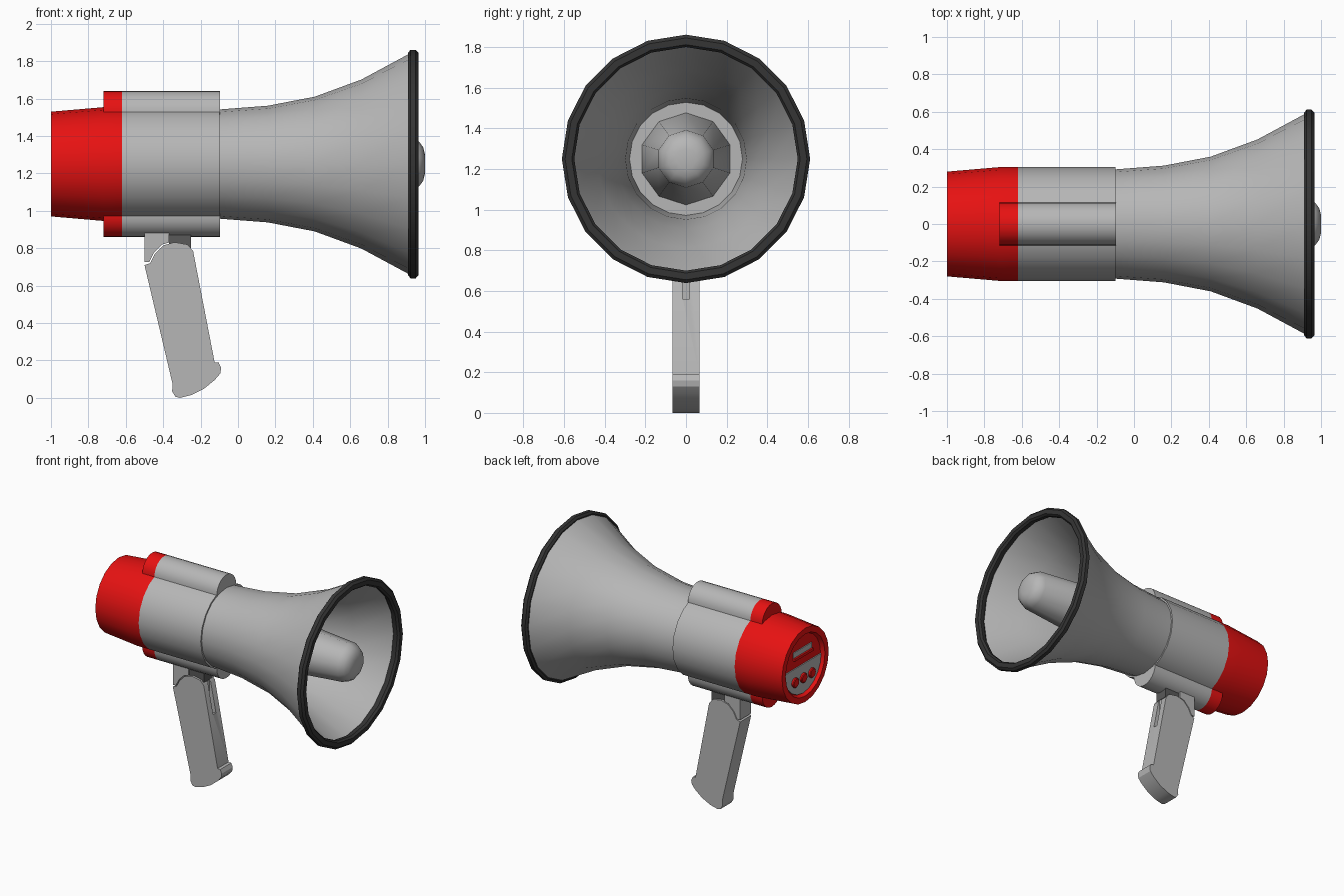
import bpy, bmesh, math
from mathutils import Vector

if "Cube" in bpy.data.objects:
    bpy.data.objects.remove(bpy.data.objects["Cube"])

AXIS_Z = 1.25


def material(name, r, g, b):
    m = bpy.data.materials.new(name)
    m.diffuse_color = (r, g, b, 1)
    m.use_nodes = True
    m.node_tree.nodes["Principled BSDF"].inputs["Base Color"].default_value = m.diffuse_color
    return m


GREY = material("light grey", 0.47, 0.47, 0.47)
RED = material("red", 0.80, 0.006, 0.006)
BLACK = material("rubber black", 0.035, 0.035, 0.035)
DARK = material("hinge grey", 0.10, 0.10, 0.10)


def finish(name, bm, mats, rule=None, smooth=30):
    bmesh.ops.remove_doubles(bm, verts=bm.verts, dist=1e-5)
    bmesh.ops.recalc_face_normals(bm, faces=bm.faces)
    if rule:
        for f in bm.faces:
            f.material_index = rule(f.calc_center_median())
    me = bpy.data.meshes.new(name)
    bm.to_mesh(me)
    bm.free()
    ob = bpy.data.objects.new(name, me)
    bpy.context.collection.objects.link(ob)
    for m in mats:
        me.materials.append(m)
    if smooth:
        bpy.ops.object.select_all(action='DESELECT')
        ob.select_set(True)
        bpy.context.view_layer.objects.active = ob
        bpy.ops.object.shade_smooth_by_angle(angle=math.radians(smooth))
    return ob


def lathe(name, profile, sides, mats, rule=None, closed=False, smooth=30, centre=(0, AXIS_Z)):
    """Turn (x, radius) points around a line parallel to x."""
    bm = bmesh.new()
    rings = []
    for x, r in profile:
        rings.append([bm.verts.new((x, centre[0] + r * math.sin(2 * math.pi * i / sides),
                                    centre[1] + r * math.cos(2 * math.pi * i / sides)))
                      for i in range(sides)])
    pairs = list(zip(rings, rings[1:]))
    if closed:
        pairs.append((rings[-1], rings[0]))
    for a, b in pairs:
        for i in range(sides):
            j = (i + 1) % sides
            bm.faces.new((a[i], a[j], b[j], b[i]))
    return finish(name, bm, mats, rule, smooth)


def prism(name, points, direction, mats, cuts=(), rule=None, smooth=30):
    """Extrude a flat polygon of 3D points along a direction."""
    bm = bmesh.new()
    f = bm.faces.new([bm.verts.new(p) for p in points])
    out = bmesh.ops.extrude_face_region(bm, geom=[f])
    bmesh.ops.translate(bm, vec=Vector(direction),
                        verts=[v for v in out["geom"] if isinstance(v, bmesh.types.BMVert)])
    for x in cuts:
        bmesh.ops.bisect_plane(bm, geom=bm.verts[:] + bm.edges[:] + bm.faces[:],
                               plane_co=(x, 0, 0), plane_no=(1, 0, 0))
    return finish(name, bm, mats, rule, smooth)


def box(name, x0, x1, half_y, z0, z1, mat):
    return prism(name, [(x0, -half_y, z0), (x1, -half_y, z0), (x1, -half_y, z1), (x0, -half_y, z1)],
                 (0, 2 * half_y, 0), [mat], smooth=0)


def red_back(c):
    return 1 if c.x < -0.621 else 0


# Body drum with red rear cap and recessed back
lathe("body", [(-0.972, 0), (-0.972, 0.222), (-1, 0.235), (-1, 0.28), (-0.72, 0.304),
               (-0.62, 0.304), (-0.10, 0.304), (-0.10, 0)], 20, [GREY, RED], red_back)

# Rounded ridge along top and bottom of the drum
R, H = 0.116, 0.275
arc = [math.radians(a) for a in range(0, 181, 15)]
ridge = [(-0.72, R * math.cos(a), AXIS_Z + H + R * math.sin(a)) for a in arc]
ridge += [(-0.72, -R * math.cos(a), AXIS_Z - H - R * math.sin(a)) for a in arc]
prism("battery_ridge", ridge, (0.623, 0, 0), [GREY, RED], cuts=[-0.62], rule=red_back)

# Flared horn, double walled
outer = [(-0.10, 0.292), (0.16, 0.312), (0.41, 0.36), (0.66, 0.452), (0.92, 0.592)]
inner = [(x, r - 0.014) for x, r in reversed(outer)]
lathe("horn", outer + inner, 20, [GREY], closed=True, smooth=35)

# Rubber rim
lathe("horn_rim", [(0.91, 0.56), (0.91, 0.595), (0.922, 0.611), (0.95, 0.611), (0.965, 0.595),
                   (0.965, 0.562), (0.95, 0.55), (0.925, 0.55)], 20, [BLACK], closed=True, smooth=35)

# Inner sound cone
lathe("inner_cone", [(-0.101, 0.227), (0.93, 0.142), (0.968, 0.12), (0.99, 0.09), (1.0, 0.05), (1.0, 0)],
      10, [GREY], smooth=40)

# Rear control panel: grey half disc, three buttons, slot
half = [(-0.972, 0.218 * math.cos(a), AXIS_Z - 0.218 * math.sin(a)) for a in
        [math.pi * i / 10 for i in range(11)]]
prism("control_panel", half, (-0.008, 0, 0), [GREY], smooth=0)
for i, y in enumerate((-0.1, 0, 0.1)):
    lathe("button_%d" % (i + 1), [(-0.975, 0.036), (-0.992, 0.036), (-0.997, 0.03), (-0.997, 0)],
          12, [RED], centre=(y, 1.15))
box("rear_slot", -0.979, -0.972, 0.11, 1.335, 1.375, GREY)
box("slot_lip", -0.992, -0.972, 0.11, 1.315, 1.335, RED)

# Folding grip: side outline with a rounded head and a flared foot
outline = [(-0.50, 0.71), (-0.35, 0.075), (-0.352, 0.035), (-0.335, 0.006), (-0.31, 0.0),
           (-0.25, 0.015), (-0.18, 0.05), (-0.125, 0.095), (-0.095, 0.13), (-0.09, 0.16),
           (-0.103, 0.188), (-0.125, 0.19), (-0.24, 0.785), (-0.27, 0.82), (-0.34, 0.832),
           (-0.40, 0.815), (-0.445, 0.77), (-0.47, 0.72)]
grip = prism("grip", [(x, -0.066, z) for x, z in outline], (0, 0.132, 0), [GREY])

# Slot down the front of the grip
cutter = box("slot_cutter", -0.25, -0.10, 0.016, 0.56, 0.90, GREY)
cutter.hide_render = True
cutter.hide_set(True)
mod = grip.modifiers.new("front_slot", 'BOOLEAN')
mod.object = cutter
mod.operation = 'DIFFERENCE'
mod.solver = 'EXACT'

# Mount under the drum: rear bracket wrapping the grip head, and dark hinge block
bracket = [(-0.50, 0.90), (-0.50, 0.725), (-0.475, 0.725), (-0.45, 0.775), (-0.405, 0.82),
           (-0.37, 0.83), (-0.37, 0.90)]
prism("grip_bracket", [(x, -0.066, z) for x, z in bracket], (0, 0.132, 0), [GREY])
box("hinge_block", -0.37, -0.25, 0.05, 0.80, 0.90, DARK)
